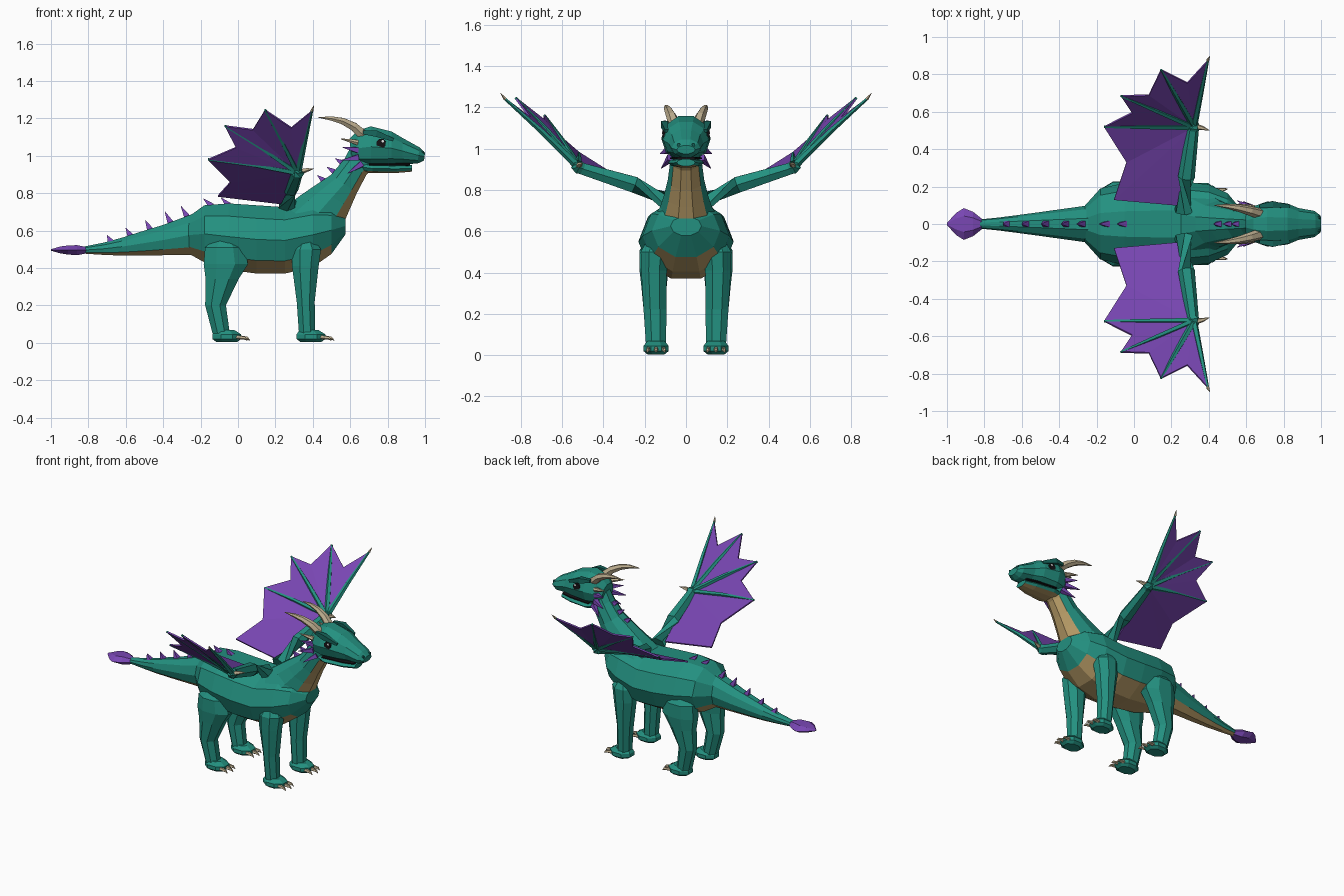
import bpy, bmesh, math
from mathutils import Vector


def material(name, rgb):
    m = bpy.data.materials.new(name)
    m.diffuse_color = (*rgb, 1)
    return m


TEAL = material("teal scales", (0.017, 0.28, 0.215))
DARK = material("dark teal", (0.008, 0.13, 0.105))
TAN = material("tan belly", (0.46, 0.32, 0.13))
PURPLE = material("purple membrane", (0.19, 0.062, 0.45))
BONE = material("bone", (0.52, 0.43, 0.28))
BLACK = material("black", (0.008, 0.006, 0.008))
WHITE = material("white", (0.9, 0.9, 0.9))


def build(name, verts, faces, mats, slots=None, mirror=False):
    me = bpy.data.meshes.new(name)
    me.from_pydata([tuple(v) for v in verts], [], faces)
    for m in mats:
        me.materials.append(m)
    if slots:
        me.polygons.foreach_set("material_index", slots)
    bm = bmesh.new()
    bm.from_mesh(me)
    bmesh.ops.recalc_face_normals(bm, faces=bm.faces)
    bm.to_mesh(me)
    bm.free()
    ob = bpy.data.objects.new(name, me)
    bpy.context.collection.objects.link(ob)
    if mirror:
        ob.modifiers.new("mirror", "MIRROR").use_axis = (False, True, False)
    return ob


def skin(name, rings, mats, belly=None, mirror=False):
    """Join equal rings of points; belly(ring, side) picks the second material."""
    n = len(rings[0])
    verts = [p for r in rings for p in r]
    faces, slots = [], []
    for i in range(len(rings) - 1):
        for k in range(n):
            j = (k + 1) % n
            faces.append((i * n + k, i * n + j, (i + 1) * n + j, (i + 1) * n + k))
            slots.append(1 if belly and belly(i, k) else 0)
    faces += [tuple(range(n)), tuple(range(len(verts) - n, len(verts)))]
    slots += [0, 0]
    return build(name, verts, faces, mats, slots, mirror)


def loft(name, sections, mats, belly=None, n=10):
    """Sections are (top x, top z, bottom x, bottom z, half width)."""
    rings = []
    stretch = 1 / math.cos(math.pi / n)
    for tx, tz, bx, bz, w in sections:
        ring = []
        for k in range(n):
            a = 2 * math.pi * (k + 0.5) / n
            t = 0.5 + 0.5 * math.cos(a) * stretch   # 1 at the bottom
            ring.append((tx + (bx - tx) * t, w * math.sin(a), tz + (bz - tz) * t))
        rings.append(ring)
    return skin(name, rings, mats, belly)


def limb(name, pts, radii, mat, n=6, mirror=False):
    """Tapered tube through a few points."""
    pts = [Vector(p) for p in pts]
    rings = []
    for i, p in enumerate(pts):
        d = (pts[min(i + 1, len(pts) - 1)] - pts[max(i - 1, 0)]).normalized()
        u = d.cross(Vector((0, 1, 0) if abs(d.y) < 0.9 else (1, 0, 0))).normalized()
        v = d.cross(u)
        rings.append([p + radii[i] * (u * math.cos(2 * math.pi * (k + 0.5) / n)
                      + v * math.sin(2 * math.pi * (k + 0.5) / n)) for k in range(n)])
    return skin(name, rings, [mat], mirror=mirror)


def stack(name, levels, mat, n=8):
    """Horizontal oval rings (x, y, z, rx, ry), mirrored to both sides."""
    rings = [[(x + rx * math.cos(2 * math.pi * (k + 0.5) / n),
               y + ry * math.sin(2 * math.pi * (k + 0.5) / n), z) for k in range(n)]
             for x, y, z, rx, ry in levels]
    return skin(name, rings, [mat], mirror=True)


def under(i, k):
    return k in (0, 8, 9)


# Body, neck and tail with a tan underside
loft("body", [(-0.27, 0.67, -0.27, 0.48, 0.09), (-0.18, 0.735, -0.18, 0.43, 0.19),
              (-0.05, 0.745, -0.05, 0.39, 0.22), (0.1, 0.735, 0.1, 0.37, 0.23),
              (0.25, 0.725, 0.25, 0.37, 0.23), (0.40, 0.75, 0.40, 0.405, 0.21),
              (0.5, 0.73, 0.5, 0.475, 0.165), (0.575, 0.67, 0.575, 0.58, 0.075)],
     [TEAL, TAN], lambda i, k: under(i, k) and i < 6)
loft("neck", [(0.25, 0.725, 0.53, 0.57, 0.17), (0.33, 0.785, 0.57, 0.65, 0.125),
              (0.41, 0.84, 0.60, 0.72, 0.105), (0.5, 0.90, 0.635, 0.80, 0.088),
              (0.57, 0.985, 0.685, 0.895, 0.076), (0.61, 1.06, 0.74, 0.95, 0.07)],
     [TEAL, TAN], under)
loft("tail", [(-0.24, 0.69, -0.24, 0.47, 0.10), (-0.40, 0.63, -0.40, 0.468, 0.078),
              (-0.50, 0.60, -0.50, 0.466, 0.064), (-0.62, 0.562, -0.62, 0.466, 0.048),
              (-0.72, 0.535, -0.72, 0.47, 0.035), (-0.83, 0.513, -0.83, 0.477, 0.024)],
     [TEAL, TAN], under)
loft("tail_fin", [(-0.81, 0.512, -0.81, 0.478, 0.025), (-0.86, 0.522, -0.86, 0.468, 0.065),
                  (-0.91, 0.52, -0.91, 0.472, 0.085), (-0.95, 0.515, -0.95, 0.478, 0.06),
                  (-1.0, 0.5, -1.0, 0.492, 0.006)], [PURPLE], n=6)

# Head and jaw
loft("head", [(0.595, 1.09, 0.61, 0.97, 0.06), (0.64, 1.135, 0.64, 0.945, 0.095),
              (0.71, 1.157, 0.71, 0.94, 0.12), (0.82, 1.13, 0.82, 0.95, 0.11),
              (0.88, 1.095, 0.88, 0.955, 0.085), (0.97, 1.045, 0.96, 0.958, 0.07),
              (1.0, 1.015, 0.995, 0.975, 0.045)], [TEAL])
loft("mouth", [(0.70, 0.962, 0.70, 0.945, 0.085), (0.85, 0.962, 0.85, 0.945, 0.07),
               (0.92, 0.962, 0.92, 0.945, 0.05)], [BLACK], n=8)
loft("jaw", [(0.63, 0.975, 0.65, 0.91, 0.06), (0.72, 0.955, 0.72, 0.908, 0.088),
             (0.85, 0.952, 0.85, 0.908, 0.07), (0.93, 0.95, 0.93, 0.915, 0.045)],
     [TEAL, TAN], under)
limb("eye", [(0.765, 0.09, 1.065), (0.765, 0.114, 1.065)], [0.028, 0.026], BLACK, 8, True)
limb("eye_glint", [(0.774, 0.113, 1.077), (0.774, 0.116, 1.077)], [0.008, 0.008], WHITE, 6, True)
limb("brow", [(0.67, 0.095, 1.125), (0.74, 0.105, 1.118), (0.83, 0.094, 1.085)],
     [0.014, 0.024, 0.012], DARK, 4, True)
limb("nostril", [(0.985, 0.035, 1.018), (0.995, 0.036, 1.018)], [0.009, 0.008], DARK, 6, True)

# Horns and cheek spikes
limb("horn", [(0.67, 0.055, 1.11), (0.62, 0.07, 1.155), (0.56, 0.085, 1.185),
              (0.50, 0.095, 1.199), (0.43, 0.10, 1.205)],
     [0.03, 0.026, 0.02, 0.013, 0.002], BONE, 6, True)
limb("small_horn", [(0.64, 0.085, 1.07), (0.60, 0.095, 1.08), (0.55, 0.105, 1.09)],
     [0.016, 0.011, 0.002], BONE, 6, True)
for base, tip in [((0.64, 0.08, 1.03), (0.56, 0.11, 1.045)),
                  ((0.64, 0.085, 0.99), (0.55, 0.125, 0.975)),
                  ((0.66, 0.075, 0.955), (0.585, 0.12, 0.905))]:
    limb("cheek_spike", [base, tip], [0.022, 0.002], PURPLE, 4, True)

# Spikes down the back: base x, base z, tip x, tip z
for bx, bz, tx, tz in [(0.56, 0.96, 0.52, 0.985), (0.52, 0.91, 0.475, 0.94),
                       (0.46, 0.865, 0.425, 0.895), (-0.05, 0.735, -0.09, 0.775),
                       (-0.14, 0.73, -0.185, 0.77), (-0.27, 0.67, -0.305, 0.73),
                       (-0.36, 0.64, -0.39, 0.70), (-0.47, 0.605, -0.495, 0.655),
                       (-0.575, 0.57, -0.6, 0.615), (-0.68, 0.54, -0.70, 0.575)]:
    limb("back_spike", [(bx, 0, bz), (tx, 0, tz)], [0.024, 0.002], PURPLE, 4)

# Legs
stack("front_leg", [(0.365, 0.14, 0.56, 0.04, 0.05), (0.365, 0.15, 0.50, 0.085, 0.075),
                    (0.36, 0.155, 0.41, 0.077, 0.067), (0.362, 0.15, 0.22, 0.052, 0.06),
                    (0.37, 0.145, 0.04, 0.047, 0.052)], TEAL)
stack("back_leg", [(-0.07, 0.14, 0.56, 0.05, 0.05), (-0.07, 0.15, 0.51, 0.115, 0.08),
                   (-0.065, 0.155, 0.42, 0.128, 0.077), (-0.085, 0.155, 0.34, 0.095, 0.067),
                   (-0.12, 0.15, 0.2, 0.06, 0.058), (-0.09, 0.145, 0.05, 0.05, 0.052)], TEAL)

# Feet and claws
for name, x in (("front", 0.39), ("back", -0.06)):
    y = 0.145
    stack(name + "_foot", [(x, y, 0.004, 0.06, 0.045), (x, y, 0.02, 0.083, 0.066),
                           (x, y, 0.045, 0.083, 0.066), (x - 0.01, y, 0.068, 0.055, 0.045)], TEAL)
    for dy in (-0.035, 0, 0.035):
        fx = x + 0.065 - abs(dy) * 0.4
        limb(name + "_claw", [(fx, y + dy, 0.03), (fx + 0.045, y + dy * 1.15, 0.015 + 0.01),
                              (fx + 0.06, y + dy * 1.2, 0.012)],
             [0.013, 0.009, 0.001], BONE, 5, True)

# Wings: arm, fingers, claws
wrist = (0.32, 0.52, 0.91)
root = (0.23, 0.10, 0.745)
tips = [(0.395, 0.875, 1.24), (0.145, 0.825, 1.245), (-0.07, 0.685, 1.16), (-0.16, 0.52, 0.98)]
limb("wing_arm", [(0.265, 0.07, 0.735), (0.28, 0.25, 0.825), (0.315, 0.51, 0.905)],
     [0.052, 0.045, 0.032], TEAL, 6, True)
limb("wing_wrist", [(0.315, 0.49, 0.90), (0.32, 0.52, 0.91), (0.322, 0.545, 0.925)],
     [0.026, 0.037, 0.022], TEAL, 6, True)
limb("wrist_claw", [(0.335, 0.52, 0.915), (0.37, 0.512, 0.925), (0.405, 0.50, 0.93)],
     [0.016, 0.011, 0.001], BONE, 5, True)
for i, t in enumerate(tips):
    mid = Vector(wrist).lerp(Vector(t), 0.5) + Vector((0, 0, 0.008))
    limb("wing_finger", [wrist, mid, t], [0.019, 0.014, 0.007], TEAL, 5, True)
limb("wing_tip_claw", [tips[0], (0.405, 0.897, 1.268)], [0.009, 0.001], BONE, 5, True)

# Wing membrane: fan from the wrist with notches between the fingers
edge = [tips[0], (0.285, 0.755, 1.15), tips[1], (0.08, 0.69, 1.14), tips[2],
        (-0.01, 0.595, 1.045), tips[3], (-0.04, 0.33, 0.86), (-0.107, 0.13, 0.785), root]
fan = [(0, k, k + 1) for k in range(1, len(edge))]
skin_ob = build("wing_membrane", [wrist] + edge, fan, [PURPLE], mirror=True)
solid = skin_ob.modifiers.new("thickness", "SOLIDIFY")
solid.thickness = 0.01
solid.offset = 0
